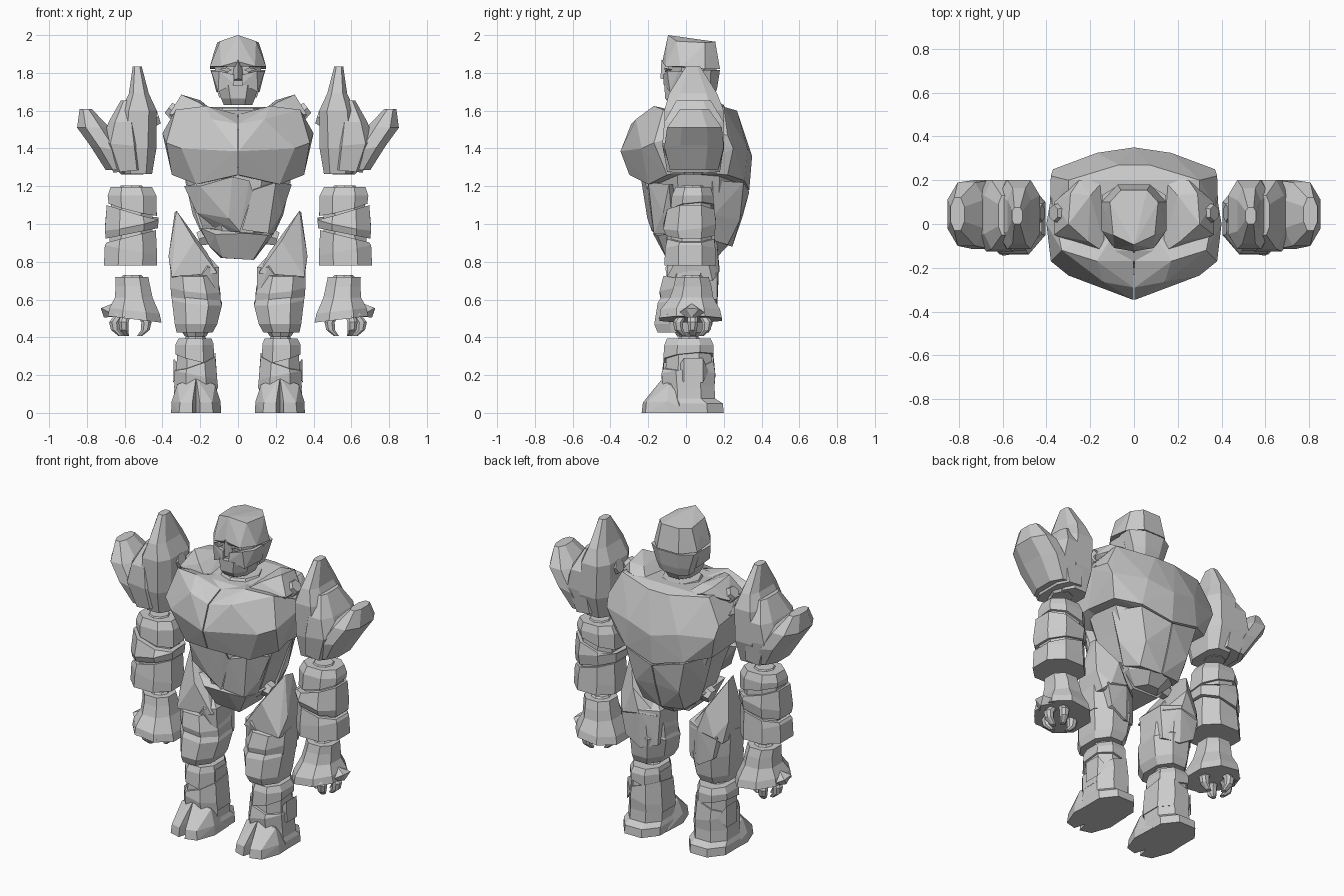
import bpy, bmesh, math
from mathutils import Vector, Matrix


def finish(name, bm, mirror):
    bmesh.ops.recalc_face_normals(bm, faces=bm.faces[:])
    me = bpy.data.meshes.new(name)
    bm.to_mesh(me)
    bm.free()
    ob = bpy.data.objects.new(name, me)
    bpy.context.collection.objects.link(ob)
    if mirror:
        m = ob.modifiers.new("Mirror", 'MIRROR')
        m.use_mirror_merge = False
    return ob


def loft(name, rings, c=0.27, mirror=True):
    """Stack of chamfered boxes; ring = z, x0, x1, y0, y1 [, slope in x, slope in y]."""
    bm, loops = bmesh.new(), []
    for z, x0, x1, y0, y1, *s in rings:
        sx, sy = (list(s) + [0, 0])[:2]
        dx, dy = (x1 - x0) * c, (y1 - y0) * c
        pts = [(x0 + dx, y0), (x1 - dx, y0), (x1, y0 + dy), (x1, y1 - dy),
               (x1 - dx, y1), (x0 + dx, y1), (x0, y1 - dy), (x0, y0 + dy)]
        cx, cy = (x0 + x1) / 2, (y0 + y1) / 2
        loops.append([bm.verts.new((x, y, z + sx * (x - cx) + sy * (y - cy))) for x, y in pts])
    for a, b in zip(loops, loops[1:]):
        for i in range(8):
            j = (i + 1) % 8
            bm.faces.new((a[i], a[j], b[j], b[i]))
    bm.faces.new(loops[0])
    bm.faces.new(loops[-1])
    return finish(name, bm, mirror)


def stone(name, pts, sym=False, mirror=True):
    """Faceted rock: hull of points; sym also adds the points reflected in x."""
    bm = bmesh.new()
    for x, y, z in pts:
        bm.verts.new((x, y, z))
        if sym and x:
            bm.verts.new((-x, y, z))
    res = bmesh.ops.convex_hull(bm, input=bm.verts[:])
    bmesh.ops.delete(bm, geom=list({v for v in res["geom_interior"] if isinstance(v, bmesh.types.BMVert)}), context='VERTS')
    return finish(name, bm, mirror and not sym)


def peg(name, loc, axis, r, depth, n=6, mirror=True):
    """Tapered joint stud along an axis."""
    bm = bmesh.new()
    rot = Vector((0, 0, 1)).rotation_difference(Vector(axis)).to_matrix().to_4x4()
    bmesh.ops.create_cone(bm, cap_ends=True, segments=n, radius1=r, radius2=r * 0.75, depth=depth,
                          matrix=Matrix.Translation(loc) @ rot)
    return finish(name, bm, mirror)


# Head: crown, recessed face, cheeks, nose, eyes, jaw
stone("head_crown", [(0, -.095, 2), (.095, -.05, 1.968), (.06, .155, 1.965), (.11, .1, 1.96), (0, -.125, 1.86),
                     (.09, -.11, 1.835), (.148, -.03, 1.835), (.148, .1, 1.82), (.075, .18, 1.82), (.13, .05, 1.9)], sym=True)
loft("head_core", [(1.7, -.1, .1, -.085, .15), (1.86, -.13, .13, -.095, .165)], mirror=False)
stone("cheek", [(.02, -.118, 1.79), (.1, -.1, 1.81), (.142, -.04, 1.81), (.142, .07, 1.81), (.105, -.085, 1.7),
                (.02, -.12, 1.74), (.02, 0, 1.74), (.115, .07, 1.7)])
stone("nose", [(0, -.13, 1.87), (0, -.135, 1.77), (.03, -.09, 1.76), (.02, -.09, 1.86)], sym=True)
stone("eye", [(.03, -.108, 1.815), (.06, -.115, 1.828), (.1, -.1, 1.82), (.06, -.11, 1.805), (.06, -.06, 1.815)])
loft("head_back", [(1.67, -.1, .1, .03, .15), (1.72, -.115, .115, .03, .165), (1.815, -.146, .146, .0, .18)], mirror=False)
loft("jaw", [(1.63, -.075, .075, -.085, .12), (1.665, -.09, .09, -.11, .14), (1.735, -.11, .11, -.115, .15)], mirror=False)
peg("neck_socket", (0, .04, 1.585), (0, 0, 1), .15, .06, 8, mirror=False)

# Torso: chest plates, back shell, shoulder ridges, belly and pelvis
stone("chest_plate", [(.003, -.17, 1.58), (.17, -.17, 1.625), (.33, -.12, 1.605), (.003, -.29, 1.53), (.14, -.265, 1.555),
                      (.003, -.347, 1.385), (.3, -.235, 1.4), (.38, -.17, 1.43), (.4, 0, 1.48), (.35, -.1, 1.26),
                      (.22, -.2, 1.21), (.003, -.3, 1.26), (.003, .1, 1.25), (.003, .1, 1.56), (.38, .12, 1.5), (.33, .1, 1.3)])
stone("back_shell", [(.07, .27, 1.6), (.08, .05, 1.57), (.3, .2, 1.62), (.3, -.05, 1.6), (.38, .22, 1.47), (.385, .05, 1.5),
                     (.37, .25, 1.4), (0, .35, 1.36), (.17, .325, 1.4), (.33, .22, 1.26), (.2, .31, 1.23), (0, .335, 1.18),
                     (0, 0, 1.2), (.34, 0, 1.28)], sym=True)
loft("chest_top", [(1.5, -.36, .36, -.2, .27), (1.58, -.28, .28, -.17, .26), (1.6, -.22, .22, -.12, .23)], mirror=False)
stone("shoulder_ridge", [(.3, .0, 1.685), (.21, -.08, 1.645), (.2, .13, 1.655), (.29, .14, 1.66), (.365, .1, 1.58),
                         (.365, -.05, 1.58), (.12, .22, 1.59), (.12, -.14, 1.585), (.25, .2, 1.63), (.3, 0, 1.5)])
peg("shoulder_stud", (.348, .05, 1.6), (.8, 0, .6), .05, .05)
loft("belly_core", [(.83, -.08, .08, -.08, .17), (.9, -.155, .155, -.13, .235), (1.0, -.195, .195, -.15, .27),
                    (1.12, -.235, .235, -.165, .3), (1.3, -.3, .3, -.18, .31)], mirror=False)
stone("belly_plate_right", [(-.285, -.09, 1.2), (-.2, -.19, 1.2), (-.03, -.24, 1.25), (-.22, -.13, 1.06), (-.05, -.205, 1.03),
                            (.08, -.2, 1.17), (.01, -.18, .96), (-.1, -.1, .96), (-.1, 0, 1.2), (.06, -.22, 1.23)], mirror=False)
stone("belly_plate_left", [(.285, -.09, 1.21), (.2, -.2, 1.22), (.08, -.205, 1.18), (.235, -.12, 1.06), (.16, -.17, .95),
                           (.02, -.18, .97), (.19, -.07, .95), (.1, 0, 1.2)], mirror=False)
stone("pelvis_plate", [(-.2, -.1, .98), (-.12, -.165, .945), (.05, -.175, .95), (.16, -.15, .94), (.19, -.06, .95),
                       (.08, -.1, .81), (-.08, -.1, .82), (-.15, -.09, .88), (.09, .1, .815), (-.09, .1, .82), (-.19, .1, .95),
                       (.19, .1, .95)], mirror=False)
stone("lower_back_plate", [(.28, .14, 1.23), (.2, .305, 1.22), (.003, .335, 1.17), (.24, .15, 1.05), (.15, .285, 1.02),
                           (.003, .3, 1.04), (.14, .22, .89), (.003, .245, .88), (.18, .12, .92), (.003, .1, 1.1)])
peg("hip_stud", (.18, .04, .93), (.9, 0, -.3), .055, .06)

# Shoulder guards: three overlapping slabs, tallest on the inside
loft("shoulder_inner", [(1.265, .455, .6, -.08, .16), (1.4, .432, .64, -.11, .2), (1.6, .43, .62, -.115, .2),
                        (1.69, .472, .578, -.09, .165), (1.835, .51, .557, 0, .075)], c=.22)
loft("shoulder_middle", [(1.28, .5, .66, -.1, .18, -.1), (1.42, .5, .725, -.125, .2, .1), (1.54, .53, .685, -.115, .2),
                         (1.655, .55, .62, -.05, .13)], c=.22)
loft("shoulder_outer", [(1.285, .56, .7, -.085, .17), (1.4, .6, .785, -.115, .2, .2), (1.51, .68, .852, -.1, .19),
                        (1.61, .775, .838, -.03, .12)])
peg("arm_stud", (.443, .05, 1.56), (-1, 0, .3), .055, .05)
peg("elbow_socket", (.56, .04, 1.275), (0, 0, -1), .08, .025, 8)

# Forearms: core with upper sleeve, slanted elbow band and flared cuff
loft("forearm_core", [(.79, .45, .685, -.09, .14), (1.18, .455, .67, -.06, .13)])
loft("forearm_top", [(1.08, .43, .685, -.08, .145, .25, .1), (1.15, .432, .69, -.075, .145), (1.195, .455, .675, -.055, .13)])
loft("forearm_band", [(.95, .425, .7, -.105, .15, -.2), (1.0, .42, .705, -.12, .16, -.2, .1), (1.06, .43, .695, -.1, .15, .3)])
loft("forearm_cuff", [(.78, .43, .71, -.115, .16), (.86, .428, .705, -.11, .155, .2), (.935, .435, .695, -.1, .15, -.25)])
peg("forearm_socket", (.565, .035, 1.19), (0, 0, 1), .075, .025, 8)

# Hands: flared bell, rim spike, curled fingers with an opposing thumb
loft("hand_bell", [(.495, .405, .69, -.14, .19, .12), (.54, .415, .68, -.135, .18, .12), (.61, .452, .652, -.085, .145),
                   (.67, .465, .648, -.065, .135), (.72, .475, .65, -.055, .12)])
stone("hand_rim_spike", [(.725, .0, .555), (.725, .07, .55), (.71, .03, .505), (.64, -.07, .51), (.64, .13, .51), (.66, .03, .58)])
stone("hand_front_plate", [(.47, -.125, .5), (.6, -.145, .5), (.65, -.1, .52), (.53, -.08, .62), (.59, -.08, .62),
                           (.46, -.08, .54), (.55, 0, .56)])
peg("wrist_socket", (.56, .033, .72), (0, 0, 1), .065, .02, 8)
for k, deg in enumerate((180, -65, 0, 65)):
    a = math.radians(deg)
    rings = []
    for r, z, w in ((.05, .53, .025), (.085, .48, .027), (.08, .44, .023), (.05, .408, .014)):
        x, y = .57 + r * math.cos(a), .035 + r * math.sin(a)
        rings.append((z, x - w, x + w, y - w, y + w))
    loft(f"finger_{k + 1}", rings)

# Thighs: tall outer blade, inner mass, knee band and knee cap
stone("thigh_blade", [(.325, .0, 1.07), (.335, .06, 1.06), (.368, -.04, .83), (.368, .11, .83), (.23, -.1, .91), (.165, -.06, .85),
                      (.25, .165, .9), (.35, -.1, .72), (.11, -.1, .74), (.11, .12, .74), (.35, .14, .7), (.2, .178, .76),
                      (.31, .175, .74)])
stone("thigh_inner", [(.22, .02, .9), (.1, -.07, .77), (.1, .11, .77), (.16, -.11, .77), (.2, .175, .78), (.1, -.06, .6),
                      (.11, .12, .56), (.3, .165, .6), (.2, .165, .54), (.33, .165, .74), (.3, -.08, .6)])
loft("knee_band", [(.59, .09, .352, -.13, .15, .1), (.66, .095, .357, -.14, .155, .1, .15), (.75, .12, .357, -.12, .15, 0, .2)])
loft("knee_cap", [(.425, .135, .325, -.15, .12), (.47, .11, .335, -.168, .14), (.59, .085, .35, -.15, .155, .1, .1),
                  (.63, .1, .34, -.12, .14, .1)])
peg("knee_socket", (.225, .01, .42), (0, 0, -1), .075, .03, 8)

# Shins: core, two slanted plates, socket
loft("shin_core", [(.1, .115, .332, -.115, .145), (.37, .13, .32, -.1, .13)])
loft("shin_top", [(.29, .128, .332, -.12, .145, .25, .1), (.36, .13, .332, -.115, .145), (.395, .14, .315, -.1, .13)])
loft("shin_lower", [(.13, .105, .338, -.12, .15), (.2, .11, .335, -.13, .155, .2), (.27, .12, .33, -.12, .145, -.35, .15)])
stone("shin_side_plate", [(.34, -.01, .29), (.34, .09, .29), (.343, -.01, .16), (.343, .09, .16), (.3, -.06, .22), (.3, .12, .22)])
peg("shin_socket", (.225, .015, .4), (0, 0, 1), .06, .02, 8)

# Feet: heel block and two split toes
loft("heel", [(0, .1, .35, -.12, .2), (.05, .1, .35, -.12, .195), (.075, .11, .34, -.12, .155), (.15, .11, .336, -.115, .15)])
for name, s in (("toe_inner", -1), ("toe_outer", 1)):
    stone(name, [(.222 + s * x, y, z) for x, y, z in
                 [(.02, -.235, 0), (.09, -.215, 0), (.132, -.1, 0), (.0, -.16, 0), (.02, -.228, .055), (.085, -.21, .055),
                  (.13, -.1, .06), (.0, -.155, .085), (.0, -.118, .19), (.1, -.09, .15), (.0, 0, .19), (.0, .05, 0), (.125, .05, 0)]])
